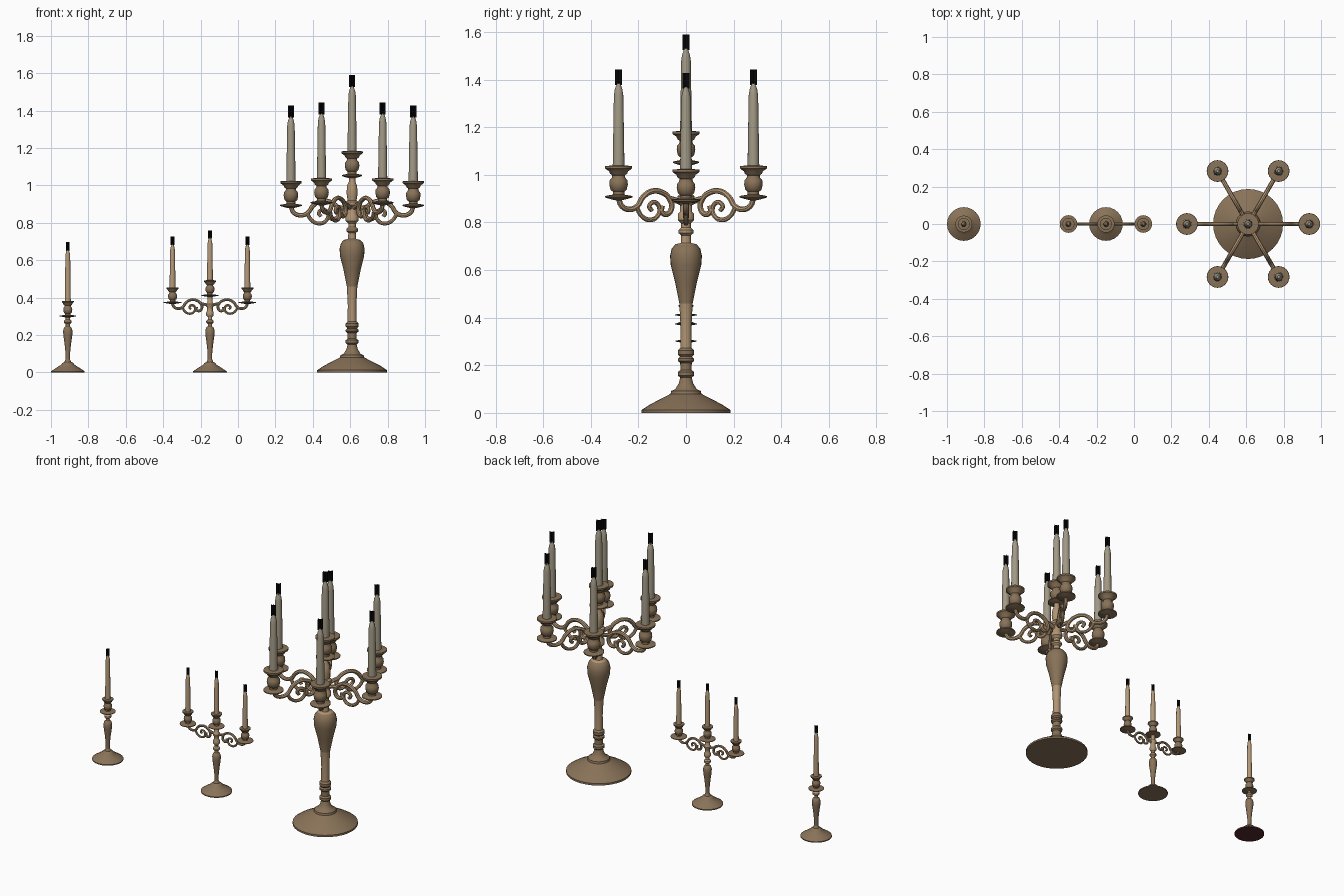
import bpy, bmesh
from math import cos, sin, pi, radians
from mathutils import Vector, Matrix

default = bpy.data.objects.get("Cube")
if default:
    bpy.data.objects.remove(default, do_unlink=True)


def material(name, r, g, b):
    m = bpy.data.materials.new(name)
    m.use_nodes = True
    m.diffuse_color = (r, g, b, 1)
    bsdf = m.node_tree.nodes["Principled BSDF"]
    bsdf.inputs["Base Color"].default_value = (r, g, b, 1)
    bsdf.inputs["Roughness"].default_value = 0.6
    return m


DARK = material("dark bronze", .25, .17, .098)
LIGHT = material("light bronze", .44, .3, .17)
WAX = material("grey wax", .36, .32, .235)
TAN_WAX = material("tan wax", .46, .32, .19)
BLACK = material("black wick", .002, .002, .002)
RED = material("dark red felt", .09, .02, .025)


def add_object(name, mesh, mats, place, smooth=True):
    for m in mats:
        mesh.materials.append(m)
    obj = bpy.data.objects.new(name, mesh)
    bpy.context.collection.objects.link(obj)
    obj.matrix_world = place
    if smooth:
        bpy.ops.object.select_all(action='DESELECT')
        obj.select_set(True)
        bpy.context.view_layer.objects.active = obj
        bpy.ops.object.shade_smooth_by_angle(angle=radians(40))
    return obj


def lathe(name, profile, place, mats, rule=None, sides=24):
    """Turn (radius, height) points about the z axis and cap both ends."""
    bm = bmesh.new()
    rings = [[bm.verts.new((r * cos(2 * pi * i / sides), r * sin(2 * pi * i / sides), z))
              for i in range(sides)] for r, z in profile]
    for low, high in zip(rings, rings[1:]):
        for i in range(sides):
            j = (i + 1) % sides
            bm.faces.new((low[i], low[j], high[j], high[i]))
    bm.faces.new(rings[0][::-1])
    bm.faces.new(rings[-1])
    bm.normal_update()
    if rule:
        for f in bm.faces:
            f.material_index = rule(f.calc_center_median(), f.normal)
    mesh = bpy.data.meshes.new(name)
    bm.to_mesh(mesh)
    bm.free()
    return add_object(name, mesh, mats, place)


def tube(name, points, radius, place):
    """Sweep a round rod along a smooth path in the x-z plane."""
    curve = bpy.data.curves.new(name, 'CURVE')
    curve.dimensions = '3D'
    curve.bevel_depth = radius
    curve.bevel_resolution = 2
    curve.resolution_u = 4
    curve.use_fill_caps = True
    spline = curve.splines.new('BEZIER')
    spline.bezier_points.add(len(points) - 1)
    for p, (x, z) in zip(spline.bezier_points, points):
        p.co = (x, 0, z)
        p.handle_left_type = p.handle_right_type = 'AUTO'
    temp = bpy.data.objects.new(name + " path", curve)
    bpy.context.collection.objects.link(temp)
    bpy.context.view_layer.update()
    mesh = bpy.data.meshes.new_from_object(temp.evaluated_get(bpy.context.evaluated_depsgraph_get()))
    bpy.data.objects.remove(temp, do_unlink=True)
    mesh.materials.clear()
    add_object(name, mesh, [LIGHT], place)


def wick(name, radius, bottom, top, place):
    """Crossed upright plates."""
    bm = bmesh.new()
    for k in range(3):
        x, y = radius * cos(k * pi / 3), radius * sin(k * pi / 3)
        bm.faces.new([bm.verts.new(v) for v in
                      ((-x, -y, bottom), (x, y, bottom), (x, y, top), (-x, -y, top))])
    mesh = bpy.data.meshes.new(name)
    bm.to_mesh(mesh)
    bm.free()
    add_object(name, mesh, [BLACK], place, smooth=False)


def cup_and_candle(prefix, place, s, plate, rim, radius, top, wick_height, wax):
    """Drip plate, vase-shaped cup, candle and wick; origin at the drip plate."""
    cup = [(.012, -.012), (.03, -.008), (plate / s, 0), (plate / s, .006), (.024, .012),
           (.024, .024), (.034, .032), (.039, .055), (.037, .072), (.027, .085),
           (.027, .093), (.036, .1), (.04, .11), (rim / s, .122), (rim / s, .132),
           (.03, .134)]
    lathe(prefix + " cup", [(r * s, z * s) for r, z in cup], place, [DARK])
    taper = .05 * s
    lathe(prefix + " candle",
          [(radius, .125 * s), (radius * .8, top - taper), (radius * .65, top - taper / 2),
           (radius * .3, top)], place, [wax], sides=16)
    wick(prefix + " wick", radius * .65, top - .005, top + wick_height, place)


# Scrolled arm, as distance from the column and height above the drip plate
MAIN_SCROLL = [(.327, -.004), (.312, -.036), (.275, -.05), (.238, -.038), (.208, .002),
               (.165, .026), (.118, .022), (.08, -.006), (.07, -.045), (.092, -.07),
               (.118, -.06), (.116, -.035)]
LOWER_SCROLL = [(.24, -.04), (.215, -.078), (.175, -.094), (.138, -.078), (.13, -.04),
                (.155, -.02), (.178, -.038), (.165, -.056)]
BRACE = [(.01, -.03), (.04, -.015), (.08, -.004)]


def arm(prefix, place, s):
    for part, path, r in (("main scroll", MAIN_SCROLL, .012),
                          ("lower scroll", LOWER_SCROLL, .01), ("brace", BRACE, .012)):
        tube(prefix + " " + part, [(x * s, z * s) for x, z in path], r * s, place)


# Large candelabrum with six arms
large = Matrix.Translation((.61, 0, 0))
lathe("large foot", [(.187, 0), (.187, .012), (.15, .036), (.1, .062), (.065, .08),
                     (.062, .092), (.045, .1), (.03, .125), (.024, .15)],
      large, [DARK], sides=32)
lathe("large stem", [(.024, .148), (.034, .157), (.034, .172), (.024, .18), (.024, .21),
                     (.034, .218), (.034, .228), (.026, .236), (.034, .245), (.034, .262),
                     (.024, .272), (.023, .36), (.028, .46), (.046, .55), (.064, .62),
                     (.067, .66), (.06, .69), (.045, .708), (.022, .714), (.02, .745),
                     (.031, .755), (.031, .768), (.02, .778), (.02, .8)],
      large, [DARK, LIGHT], lambda c, n: 0 if .46 < c.z < .71 or c.z < .27 else 1)
lathe("large arm hub", [(.02, .795), (.034, .81), (.034, .835), (.026, .845), (.026, .885),
                        (.036, .895), (.036, .91), (.024, .92), (.03, .96), (.026, 1),
                        (.017, 1.02), (.017, 1.05)], large, [LIGHT])
cup_and_candle("large centre", large @ Matrix.Translation((0, 0, 1.05)),
               1, .054, .057, .025, .48, .06, WAX)
for k in range(6):
    height = .89 if k % 3 == 0 else .905
    spoke = large @ Matrix.Rotation(k * pi / 3, 4, 'Z') @ Matrix.Translation((0, 0, height))
    arm(f"large arm {k + 1}", spoke, 1)
    cup_and_candle(f"large arm {k + 1}", spoke @ Matrix.Translation((.327, 0, 0)),
                   1, .058, .057, .025, .478, .06, WAX)

# Foot and stem shared by the two small holders
FOOT = [(.09, 0), (.09, .006), (.06, .026), (.034, .042), (.03, .05), (.018, .056),
        (.012, .07)]
STEM = [(.012, .068), (.012, .1), (.017, .15), (.024, .2), (.025, .222), (.02, .24),
        (.011, .247), (.011, .258), (.02, .266), (.02, .276), (.011, .284), (.011, .3)]


def small_base(prefix, place, under):
    lathe(prefix + " foot", FOOT, place, [DARK, under], lambda c, n: int(n.z < -.9))
    lathe(prefix + " stem", STEM, place, [DARK, LIGHT], lambda c, n: int(c.z > .245))


# Three-light candelabrum
middle = Matrix.Translation((-.15, 0, 0))
small_base("middle", middle, DARK)
lathe("middle arm hub", [(.012, .295), (.02, .305), (.02, .32), (.015, .33), (.015, .35),
                         (.021, .358), (.021, .366), (.014, .374), (.012, .41)],
      middle, [LIGHT])
cup_and_candle("middle centre", middle @ Matrix.Translation((0, 0, .41)),
               .62, .046, .032, .016, .31, .04, TAN_WAX)
for side, turn in (("left", 0), ("right", pi)):
    spoke = middle @ Matrix.Rotation(turn, 4, 'Z') @ Matrix.Translation((0, 0, .372))
    arm("middle " + side, spoke, .615)
    cup_and_candle("middle " + side, spoke @ Matrix.Translation((.2, 0, 0)),
                   .62, .047, .032, .016, .313, .042, TAN_WAX)

# Single candlestick
single = Matrix.Translation((-.91, 0, 0))
small_base("single", single, RED)
cup_and_candle("single", single @ Matrix.Translation((0, 0, .3)),
               .62, .045, .032, .016, .355, .043, TAN_WAX)
